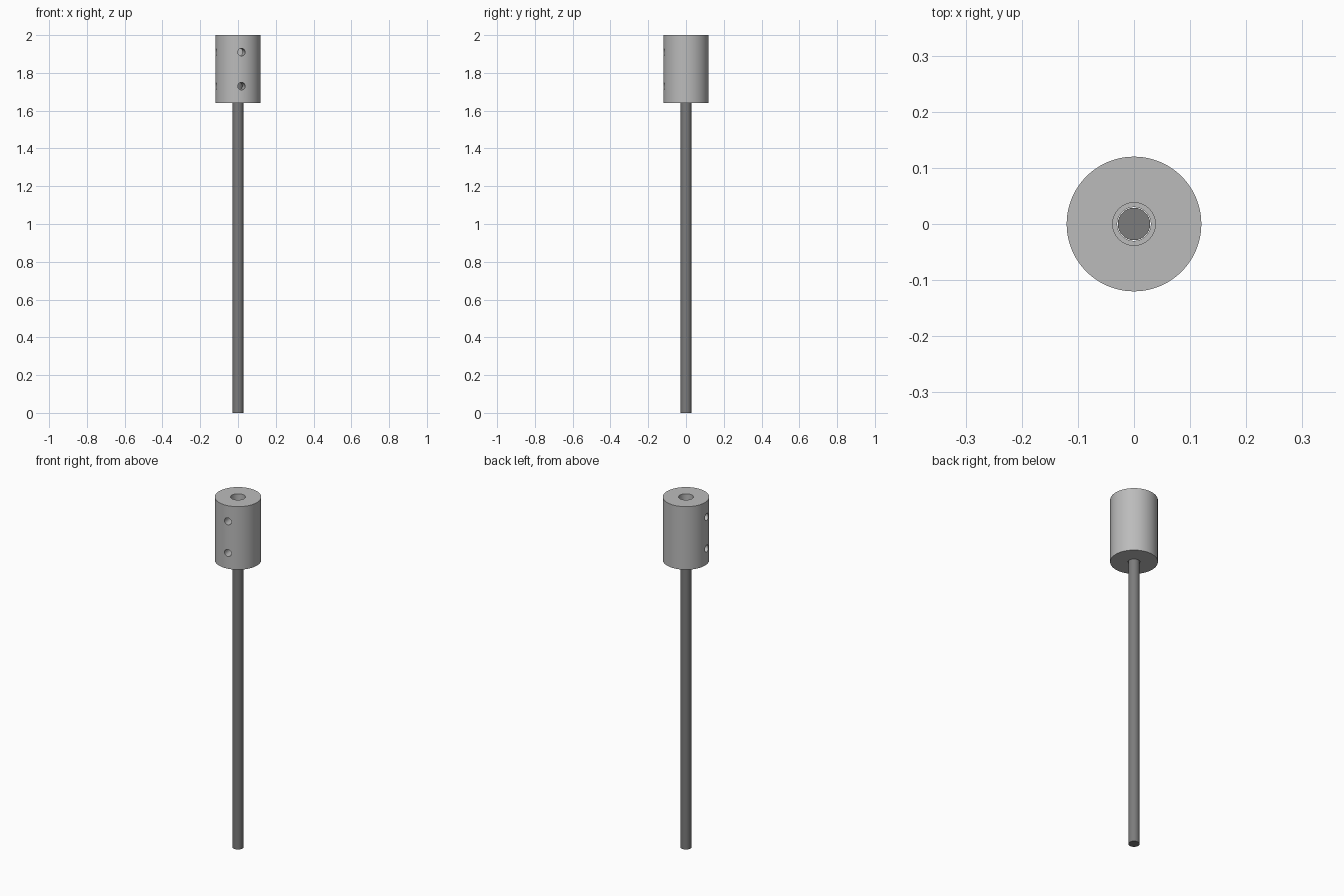
import bpy, bmesh, math
from mathutils import Matrix, Vector

cube = bpy.data.objects.get("Cube")
if cube:
    bpy.data.objects.remove(cube, do_unlink=True)


def material(name, grey):
    mat = bpy.data.materials.new(name)
    mat.use_nodes = True
    colour = (grey, grey, grey, 1)
    mat.diffuse_color = colour
    mat.node_tree.nodes["Principled BSDF"].inputs["Base Color"].default_value = colour
    return mat


def add_object(name, bm, mat):
    bmesh.ops.recalc_face_normals(bm, faces=bm.faces)
    mesh = bpy.data.meshes.new(name)
    bm.to_mesh(mesh)
    bm.free()
    mesh.materials.append(mat)
    obj = bpy.data.objects.new(name, mesh)
    bpy.context.collection.objects.link(obj)
    return obj


def lathe(name, profile, sides, mat):
    """Spin a closed (radius, height) outline round the z axis."""
    bm = bmesh.new()
    verts = [bm.verts.new((r, 0, z)) for r, z in profile]
    edges = [bm.edges.new((a, b)) for a, b in zip(verts, verts[1:] + verts[:1])]
    bmesh.ops.spin(bm, geom=verts + edges, axis=(0, 0, 1), cent=(0, 0, 0),
                   angle=math.tau, steps=sides, use_merge=True)
    bmesh.ops.remove_doubles(bm, verts=bm.verts, dist=1e-5)
    return add_object(name, bm, mat)


def smooth(obj):
    bpy.ops.object.select_all(action="DESELECT")
    obj.select_set(True)
    bpy.context.view_layer.objects.active = obj
    bpy.ops.object.shade_smooth_by_angle(angle=math.radians(30))


light_metal = material("light metal", 0.50)
dark_metal = material("dark metal", 0.20)

BOTTOM, STEP, TOP = 1.64, 1.82, 2.0
SHAFT_R, BORE_R, OUTER_R = 0.029, 0.038, 0.12

# Coupling sleeve with a stepped bore
coupling = lathe("coupling", [(OUTER_R, BOTTOM), (OUTER_R, TOP), (BORE_R, TOP),
                              (BORE_R, STEP), (0.03, STEP), (0.03, BOTTOM)],
                 96, light_metal)

# Set screw holes: two columns a quarter turn apart, drilled into the bore
bm = bmesh.new()
for angle in (-81, -171):
    a = math.radians(angle)
    direction = Vector((math.cos(a), math.sin(a), 0))
    turn = direction.to_track_quat("Z", "Y").to_matrix().to_4x4()
    for z in (1.73, 1.91):
        place = Matrix.Translation(direction * 0.09 + Vector((0, 0, z)))
        bmesh.ops.create_cone(bm, cap_ends=True, segments=24, radius1=0.02,
                              radius2=0.02, depth=0.14, matrix=place @ turn)
drill = add_object("screw_hole_cutter", bm, light_metal)
drill.hide_render = True
cut = coupling.modifiers.new("screw holes", "BOOLEAN")
cut.operation = "DIFFERENCE"
cut.solver = "EXACT"
cut.object = drill
bpy.context.view_layer.objects.active = coupling
bpy.ops.object.modifier_apply(modifier=cut.name)
bpy.data.objects.remove(drill, do_unlink=True)
smooth(coupling)

# Long shaft ending at the step inside the coupling
bm = bmesh.new()
bmesh.ops.create_cone(bm, cap_ends=True, segments=32, radius1=SHAFT_R,
                      radius2=SHAFT_R, depth=STEP,
                      matrix=Matrix.Translation((0, 0, STEP / 2)))
smooth(add_object("shaft", bm, dark_metal))
